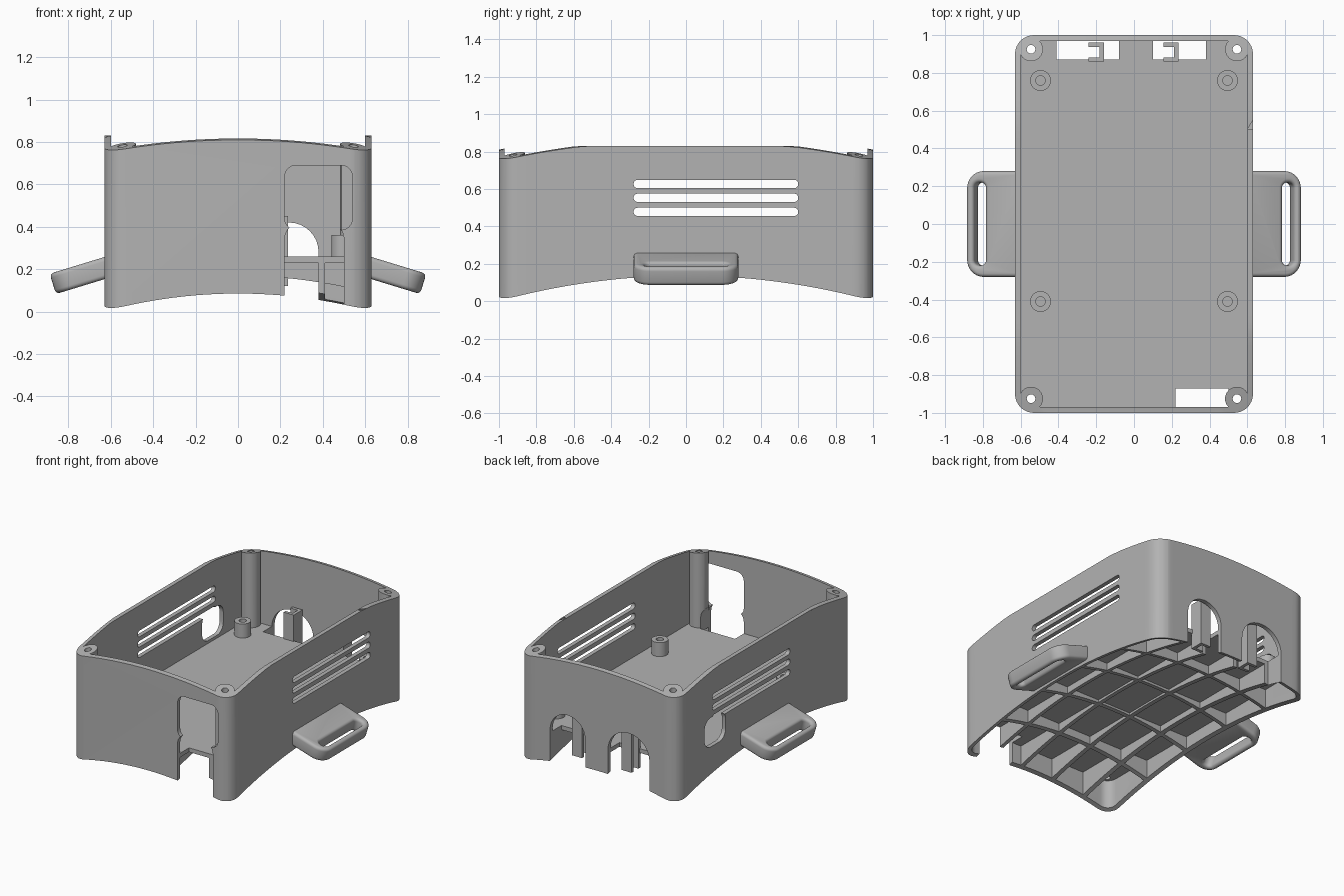
import bpy, bmesh, math
from mathutils import Matrix

if "Cube" in bpy.data.objects:
    bpy.data.objects.remove(bpy.data.objects["Cube"])

grey = bpy.data.materials.new("mid grey")
grey.use_nodes = True
colour = (0.45, 0.45, 0.45, 1)
grey.diffuse_color = colour
grey.node_tree.nodes["Principled BSDF"].inputs["Base Color"].default_value = colour

WALL, FLOOR, PLATE = 0.03, 0.26, 0.03
HX, HY = 0.63, 1.0


def finish(bm, name):
    bmesh.ops.recalc_face_normals(bm, faces=bm.faces)
    me = bpy.data.meshes.new(name)
    bm.to_mesh(me)
    bm.free()
    me.materials.append(grey)
    ob = bpy.data.objects.new(name, me)
    bpy.context.collection.objects.link(ob)
    return ob


def extrude(bm, outline, lo, hi, axis="z"):
    """Extrude a 2D outline along one axis."""
    place = {"z": lambda u, v, t: (u, v, t),
             "y": lambda u, v, t: (u, t, v),
             "x": lambda u, v, t: (t, u, v)}[axis]
    rings = [[bm.verts.new(place(u, v, t)) for u, v in outline] for t in (lo, hi)]
    n = len(outline)
    bm.faces.new(rings[0])
    bm.faces.new(rings[1])
    for i in range(n):
        j = (i + 1) % n
        bm.faces.new((rings[0][i], rings[0][j], rings[1][j], rings[1][i]))


def rounded(u0, u1, v0, v1, r, steps=8):
    """Outline of a rectangle with rounded corners."""
    if r <= 0:
        return [(u0, v0), (u1, v0), (u1, v1), (u0, v1)]
    centres = [(u1 - r, v1 - r), (u0 + r, v1 - r), (u0 + r, v0 + r), (u1 - r, v0 + r)]
    return [(cu + r * math.cos(a), cv + r * math.sin(a))
            for q, (cu, cv) in enumerate(centres)
            for a in [(q + k / steps) * math.pi / 2 for k in range(steps + 1)]]


def circle(x, y, r, n=32):
    return [(x + r * math.cos(2 * math.pi * k / n), y + r * math.sin(2 * math.pi * k / n))
            for k in range(n)]


def solid(name, outlines, lo, hi, axis="z"):
    bm = bmesh.new()
    for o in outlines:
        extrude(bm, o, lo, hi, axis)
    return finish(bm, name)


def apply_modifiers(ob):
    bpy.ops.object.select_all(action="DESELECT")
    ob.select_set(True)
    bpy.context.view_layer.objects.active = ob
    for m in list(ob.modifiers):
        bpy.ops.object.modifier_apply(modifier=m.name)


def boolean(ob, tool, operation="DIFFERENCE"):
    m = ob.modifiers.new("bool", "BOOLEAN")
    m.solver = "EXACT"
    m.operation = operation
    m.object = tool
    apply_modifiers(ob)
    bpy.data.objects.remove(tool)


def dome(name, height, far):
    """Solid between a curved sheet and a flat far plane."""
    bm = bmesh.new()
    bmesh.ops.create_grid(bm, x_segments=28, y_segments=44, size=1)
    ext = bmesh.ops.extrude_face_region(bm, geom=bm.faces[:])
    moved = {v for v in ext["geom"] if isinstance(v, bmesh.types.BMVert)}
    for v in bm.verts:
        v.co.x *= 0.7
        v.co.y *= 1.1
        v.co.z = far if v in moved else height(v.co.x, v.co.y)
    return finish(bm, name)


# Shell with its open interior
body = solid("case_body", [rounded(-HX, HX, -HY, HY, 0.1)], -0.1, 1.0)
inner = rounded(-HX + WALL, HX - WALL, -HY + WALL, HY - WALL, 0.07)
boolean(body, solid("cavity", [inner], FLOOR, 1.2))

# Corner screw posts and board standoffs
corners = [(sx * 0.545, sy * 0.925) for sx in (-1, 1) for sy in (-1, 1)]
stands = [(sx * 0.495, y) for sx in (-1, 1) for y in (-0.41, 0.76)]
boolean(body, solid("posts", [circle(x, y, 0.063) for x, y in corners], 0.245, 0.95), "UNION")
boolean(body, solid("stands", [circle(x, y, 0.055) for x, y in stands], 0.245, 0.36), "UNION")

# Ribbed underside: pockets between a five by five lattice
px, py = 0.2635, 0.4
cells = [rounded(i * px - px / 2 + 0.015, i * px + px / 2 - 0.015,
                 j * py - py / 2 + 0.015, j * py + py / 2 - 0.015, 0)
         for i in range(-2, 3) for j in range(-2, 3)]
pockets = solid("pockets", cells, -0.5, FLOOR - PLATE)
boolean(pockets, solid("limit", [inner], -0.6, 0.5), "INTERSECT")
boolean(body, pockets)

# Screw holes
boolean(body, solid("screw_holes", [circle(x, y, 0.023, 16) for x, y in corners], -0.5, 1.2))
boolean(body, solid("stand_holes", [circle(x, y, 0.025, 16) for x, y in stands], 0.27, 0.5))

# Curved bottom and top rims
boolean(body, dome("under", lambda x, y: 0.22 - 0.21 * x * x - 0.135 * y * y, -0.6))
boolean(body, dome("over", lambda x, y: min(
    0.83, 0.75 + 0.15 * (0.4 - x * x) + 0.112 * (1 - y * y)), 1.4))

# Vent slots through both side walls
slots = [rounded(-0.28, 0.6, z - 0.022, z + 0.022, 0.021) for z in (0.478, 0.553, 0.627)]
boolean(body, solid("vents", slots, -0.8, 0.8, "x"))
# Rounded port in the right wall
boolean(body, solid("side_port", [rounded(0.45, 0.69, 0.28, 0.49, 0.07)], -0.8, -0.58, "x"))
# Front window and the notch beneath it
boolean(body, solid("window", [rounded(0.22, 0.54, 0.385, 0.69, 0.055)], -1.1, -0.95, "y"))
boolean(body, solid("front_notch", [rounded(0.22, 0.5, -0.5, 0.42, 0.08)], -1.1, -0.87, "y"))
# Cable arches in the back wall
arches = [rounded(0.10, 0.38, -0.6, 0.42, 0.139), rounded(-0.41, -0.08, -0.6, 0.42, 0.16)]
boolean(body, solid("arches", arches, 0.87, 1.1, "y"))

# Cable hooks standing over the back openings
hooks = []
for x in (-0.2, 0.195):
    a, b, t = x - 0.04, x + 0.04, 0.022
    hooks.append([(a, 0.86), (b, 0.86), (b, 0.96), (a, 0.96), (a, 0.96 - t),
                  (b - t, 0.96 - t), (b - t, 0.86 + t), (a, 0.86 + t)])
cable_hooks = solid("cable_hooks", hooks, 0.12, 0.45)

# Strap loops on both sides, tilted down and outward
strap = solid("strap_loops", [rounded(-0.2, 0.255, -0.28, 0.28, 0.09)], -0.05, 0.05)
boolean(strap, solid("strap_slot", [rounded(0.15, 0.215, -0.22, 0.22, 0.03)], -0.2, 0.2))
bev = strap.modifiers.new("bevel", "BEVEL")
bev.width, bev.segments, bev.limit_method = 0.02, 4, "ANGLE"
bev.angle_limit = math.radians(50)
apply_modifiers(strap)
strap.data.transform(Matrix.Translation((0.63, 0, 0.205)) @ Matrix.Rotation(math.radians(17), 4, "Y"))
boolean(strap, solid("trim", [rounded(-0.5, 0.615, -1, 1, 0)], -1, 1))
mirror = strap.modifiers.new("mirror", "MIRROR")
mirror.use_axis = (True, False, False)
apply_modifiers(strap)

# Smooth the rounded surfaces, keep the edges sharp
for ob in (body, cable_hooks, strap):
    bpy.ops.object.select_all(action="DESELECT")
    ob.select_set(True)
    bpy.context.view_layer.objects.active = ob
    bpy.ops.object.shade_smooth_by_angle(angle=math.radians(30))
